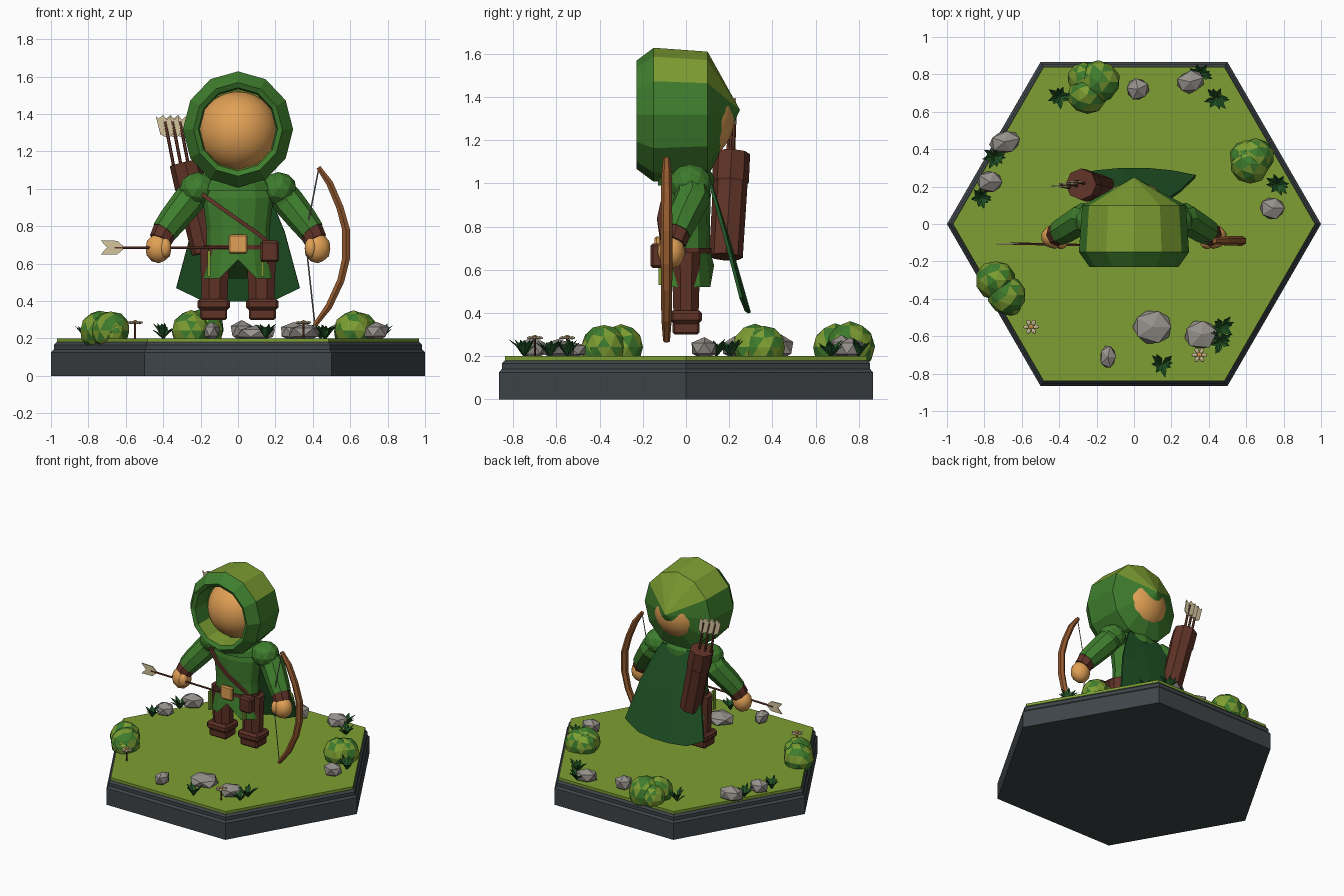
import bpy, bmesh, math, random
from mathutils import Vector, Matrix

if "Cube" in bpy.data.objects:
    bpy.data.objects.remove(bpy.data.objects["Cube"])

random.seed(4)
COLOURS = {
    "slate": (.048, .058, .065), "leaf": (.205, .342, .032), "cloth": (.048, .205, .026),
    "cape_green": (.0144, .088, .0194), "skin": (.75, .352, .091), "leather": (.114, .032, .0194),
    "wood": (.29, .10, .028), "rock": (.305, .283, .262), "cream": (.66, .56, .34)}
MATS = {}
for n, c in COLOURS.items():
    MATS[n] = bpy.data.materials.new(n)
    MATS[n].diffuse_color = (*c, 1)


def finish(name, bm, mats, rule=None, smooth=False, fix=True):
    if fix:
        bmesh.ops.recalc_face_normals(bm, faces=bm.faces)
    bm.normal_update()
    for f in bm.faces:
        f.smooth = smooth
        if rule:
            f.material_index = rule(f)
    me = bpy.data.meshes.new(name)
    bm.to_mesh(me)
    bm.free()
    for m in mats.split():
        me.materials.append(MATS[m])
    ob = bpy.data.objects.new(name, me)
    bpy.context.collection.objects.link(ob)
    return ob


def loft(name, rings, mats, rule=None, caps=(True, True), smooth=False):
    """Skin a list of equal-sized point rings; a one-point ring closes to a tip."""
    bm = bmesh.new()
    vs = [[bm.verts.new(p) for p in r] for r in rings]
    for a, b in zip(vs, vs[1:]):
        n = len(a)
        for i in range(n):
            j = (i + 1) % n
            bm.faces.new((a[i], a[j], b[0]) if len(b) == 1 else (a[i], a[j], b[j], b[i]))
    if caps[0]:
        bm.faces.new(vs[0])
    if caps[1] and len(vs[-1]) > 2:
        bm.faces.new(vs[-1])
    return finish(name, bm, mats, rule, smooth)


def ring(z, rx, ry, n=12, cx=0, cy=0, off=0):
    return [(cx + rx * math.cos(off + 2 * math.pi * i / n),
             cy + ry * math.sin(off + 2 * math.pi * i / n), z) for i in range(n)]


def tube(name, path, radii, mats, n=6, off=0, **kw):
    """Tube along a path; each radius is a number or (depth, width)."""
    p = [Vector(q) for q in path]
    rings = []
    for i, q in enumerate(p):
        t = (p[min(i + 1, len(p) - 1)] - p[max(i - 1, 0)]).normalized()
        a = Vector((0, 1, 0))
        a = (a - t * a.dot(t)).normalized()
        b = t.cross(a)
        r = radii[i] if isinstance(radii, list) else radii
        ra, rb = r if isinstance(r, tuple) else (r, r)
        rings.append([q + a * ra * math.cos(off + 2 * math.pi * k / n)
                      + b * rb * math.sin(off + 2 * math.pi * k / n) for k in range(n)])
    return loft(name, rings, mats, **kw)


def ball(name, loc, size, mats, sub=1, rule=None, smooth=False, jitter=0, rot=0):
    bm = bmesh.new()
    bmesh.ops.create_icosphere(bm, subdivisions=sub, radius=1)
    for v in bm.verts:
        v.co *= 1 + random.uniform(-jitter, jitter)
    bm.transform(Matrix.Translation(loc) @ Matrix.Rotation(rot, 4, 'Z') @ Matrix.Diagonal((*size, 1)))
    return finish(name, bm, mats, rule, smooth)


def box(name, loc, size, mats, bevel=0):
    bm = bmesh.new()
    bmesh.ops.create_cube(bm, size=1)
    bm.transform(Matrix.Translation(loc) @ Matrix.Diagonal((*size, 1)))
    if bevel:
        bmesh.ops.bevel(bm, geom=bm.edges[:], offset=bevel, segments=1, affect='EDGES')
    return finish(name, bm, mats)


def plate(name, pts, mats, y, thick=.008):
    """Flat outline in x and z with a thin depth in y."""
    loft(name, [[(x, y + d, z) for x, z in pts] for d in (-thick / 2, thick / 2)], mats)


# Hexagonal plinth and lawn
loft("plinth", [ring(z, r, r, 6) for z, r in
                ((0, 1), (.125, 1), (.14, .985), (.165, .985), (.18, .97))], "slate")
loft("lawn", [ring(z, .968, .968, 6) for z in (.175, .2)], "leaf")

# Hood: rim, bulge, pointed back
def hood_ring(y, r):
    return [(.95 * r * math.sin(math.pi * i / 6), y, 1.318 + r * math.cos(math.pi * i / 6)) for i in range(12)]
loft("hood", [hood_ring(-.08, .215), hood_ring(-.215, .222), hood_ring(-.23, .25), hood_ring(-.15, .31),
              hood_ring(.1, .292), [(0, .25, 1.34)]], "cloth leaf",
     rule=lambda f: int(f.normal.z > .3 and f.calc_center_median().y > -.17), caps=(False, False))
ball("head", (0, .01, 1.305), (.215, .215, .215), "skin", sub=4, smooth=True)

# Tunic with a notched hem, and collar
hem = [(x, y, .62 if abs(x) < .05 else .52) for x, y, z in ring(0, .2, .13)]
loft("tunic", [hem] + [ring(z, rx, ry) for z, rx, ry in
     ((.69, .17, .112), (.78, .168, .11), (.95, .19, .115), (1.03, .16, .1), (1.08, .1, .08))], "cloth")
loft("collar", [ring(.99, .19, .13), ring(1.03, .17, .13), ring(1.08, .12, .1)], "cloth")
loft("belt", [ring(z, .176, .118) for z in (.675, .7)], "leather")
box("buckle", (0, -.13, .705), (.1, .03, .1), "skin", .008)
box("pouch", (.17, -.13, .665), (.1, .07, .115), "leather", .012)
tube("chest_strap", [(-.19, -.06, .97), (-.1, -.11, .905), (0, -.125, .835), (.1, -.115, .765), (.18, -.1, .7)],
     (.012, .015), "leather", n=4, off=math.pi / 4)
for x, top in ((-.155, .67), (.13, .65)):
    box("tunic_trim", (x, -.112, (top + .53) / 2), (.016, .03, top - .53), "leaf")

for s in (-1, 1):
    # Legs and boots
    loft("leg", [ring(z, r, r * .85, 8, s * .125, 0, math.pi / 8) for z, r in ((.34, .072), (.68, .085))], "leather")
    box("boot_cuff", (s * .13, 0, .382), (.175, .15, .06), "leather", .015)
    box("boot_foot", (s * .13, 0, .33), (.145, .125, .06), "leather", .01)
    # Arms, shoulders, cuffs and hands
    ball("shoulder", (s * .215, .02, 1.0), (.1, .1, .09), "cloth", sub=2)
    tube("sleeve", [(s * .2, .02, 1.02), (s * .27, .03, .93), (s * .35, -.02, .83), (s * .395, -.045, .77)],
         [.075, .085, .078, .07], "cloth", n=8)
    tube("wrist_cuff", [(s * .385, -.04, .785), (s * .415, -.06, .725)], [.068, .062], "leather", n=8)
    ball("hand", (s * .425, -.068, .682), (.072, .065, .08), "skin", sub=2, smooth=True)
    ball("thumb", (s * .39, -.1, .685), (.035, .035, .055), "skin", sub=2, smooth=True)

# Cape
bm = bmesh.new()
rows = []
for t, w, y, z in ((0, .13, .1, 1.04), (.25, .18, .14, .92), (.55, .25, .2, .73), (1, .33, .295, .4)):
    rows.append([bm.verts.new((w * u, y - .04 * t * u * u, z + .07 * t * u ** 4))
                 for u in (-1, -.62, -.2, .2, .62, 1)])
for a, b in zip(rows, rows[1:]):
    for i in range(5):
        bm.faces.new((a[i], a[i + 1], b[i + 1], b[i]))
cape = finish("cape", bm, "cape_green")
mod = cape.modifiers.new("thickness", 'SOLIDIFY')
mod.thickness = .015
mod.offset = 0

# Quiver with three arrows
tube("quiver", [(-.17, .185, .66), (-.25, .205, 1.0), (-.252, .205, 1.01), (-.283, .213, 1.14)],
     [.078, .08, .086, .084], "leather", n=8)
for i, dx in enumerate((-.04, 0, .04)):
    x, y = -.3 + dx, .205 + .012 * (i - 1)
    tube("quiver_arrow", [(x, y, 1.1), (x - .05, y + .01, 1.36)], .009, "leather", n=5)
    cx = x - .05
    plate("quiver_fletching", [(cx + .02, 1.27), (cx + .045, 1.3), (cx + .03, 1.39), (cx + .01, 1.37),
                               (cx - .01, 1.395), (cx - .035, 1.375), (cx - .05, 1.39), (cx - .025, 1.29)],
          "cream", y + .01)

# Bow and string
tube("bow", [(.43, -.09, 1.115), (.49, -.09, 1.03), (.545, -.09, .9), (.578, -.09, .78), (.578, -.09, .63),
             (.55, -.09, .51), (.485, -.09, .37), (.41, -.09, .27)],
     [(.016, .014), (.024, .021), (.026, .022), (.027, .024), (.027, .024), (.026, .022), (.024, .021), (.016, .014)],
     "wood", n=6)
tube("bow_string", [(.43, -.09, 1.1), (.36, -.09, .74), (.41, -.09, .28)], .004, "rock", n=4)

# Hand-held arrow
tube("arrow_shaft", [(-.66, -.105, .685), (-.05, -.118, .685)], .007, "leather", n=5)
plate("arrow_fletching", [(-.735, .725), (-.645, .722), (-.615, .695), (-.615, .675), (-.645, .65),
                          (-.735, .648), (-.7, .686)], "cream", -.105)

# Bushes: clustered balls with patchy leaves
for parts in (((-.19, .76, .115), (-.25, .69, .105), (-.27, .78, .085)),
              ((.65, .36, .1), (.62, .32, .105), (.6, .36, .09)),
              ((-.74, -.3, .105), (-.68, -.38, .105), (-.66, -.43, .06))):
    for x, y, r in parts:
        ball("bush", (x, y, .21 + r * .3), (r, r, r * 1.02), "leaf cloth", sub=2, jitter=.04,
             rule=lambda f: int(random.random() < .5))

# Rocks
for x, y, rx, ry, rz, a in ((-.69, .44, .09, .066, .06, .2), (-.77, .225, .075, .065, .055, 0),
                            (.02, .72, .066, .066, .06, .5), (.3, .76, .082, .065, .055, .3),
                            (.74, .085, .072, .066, .055, 0), (.1, -.55, .117, .1, .045, 0),
                            (.36, -.59, .095, .085, .05, .2), (-.14, -.71, .048, .066, .055, 0)):
    ball("rock", (x, y, .195 + rz * .75), (rx, ry, rz), "rock", sub=1, jitter=.08, rot=a)

# Grass tufts: folded blades fanned around a point
for x, y in ((-.4, .68), (.44, .67), (.77, .21), (-.82, .14), (-.74, .36), (.35, .8), (.15, -.75), (.47, -.55), (.46, -.63)):
    bm = bmesh.new()
    for k in range(9):
        a = k * 2.4 + random.uniform(-.3, .3)
        reach, up = random.uniform(.05, .075), random.uniform(.05, .09)
        d, s = Vector((math.cos(a), math.sin(a), 0)), Vector((-math.sin(a), math.cos(a), 0))
        o = Vector((x, y, .195))
        mid = o + d * reach * .5 + Vector((0, 0, up * .7))
        v = [bm.verts.new(q) for q in (o, mid + s * .016, o + d * reach + Vector((0, 0, up)), mid - s * .016,
                                       mid - Vector((0, 0, .01)))]
        bm.faces.new((v[0], v[4], v[1]))
        bm.faces.new((v[4], v[2], v[1]))
        bm.faces.new((v[0], v[3], v[4]))
        bm.faces.new((v[4], v[3], v[2]))
    for f in bm.faces:
        f.normal_update()
        if f.normal.z < 0:
            f.normal_flip()
    finish("grass_tuft", bm, "cape_green", fix=False)

# Flowers
for x, y in ((-.55, -.55), (.35, -.7)):
    tube("flower_stem", [(x, y, .19), (x, y, .285)], .006, "leather", n=5)
    ball("flower_centre", (x, y, .289), (.015, .015, .01), "skin", sub=1)
    for k in range(6):
        a = k * math.pi / 3
        ball("flower_petal", (x + .026 * math.cos(a), y + .026 * math.sin(a), .285), (.018, .013, .008),
             "cream", sub=1, rot=a)

for m in bpy.data.materials:
    if m.users and not m.is_grease_pencil:
        m.use_nodes = True
        m.node_tree.nodes["Principled BSDF"].inputs["Base Color"].default_value = m.diffuse_color
